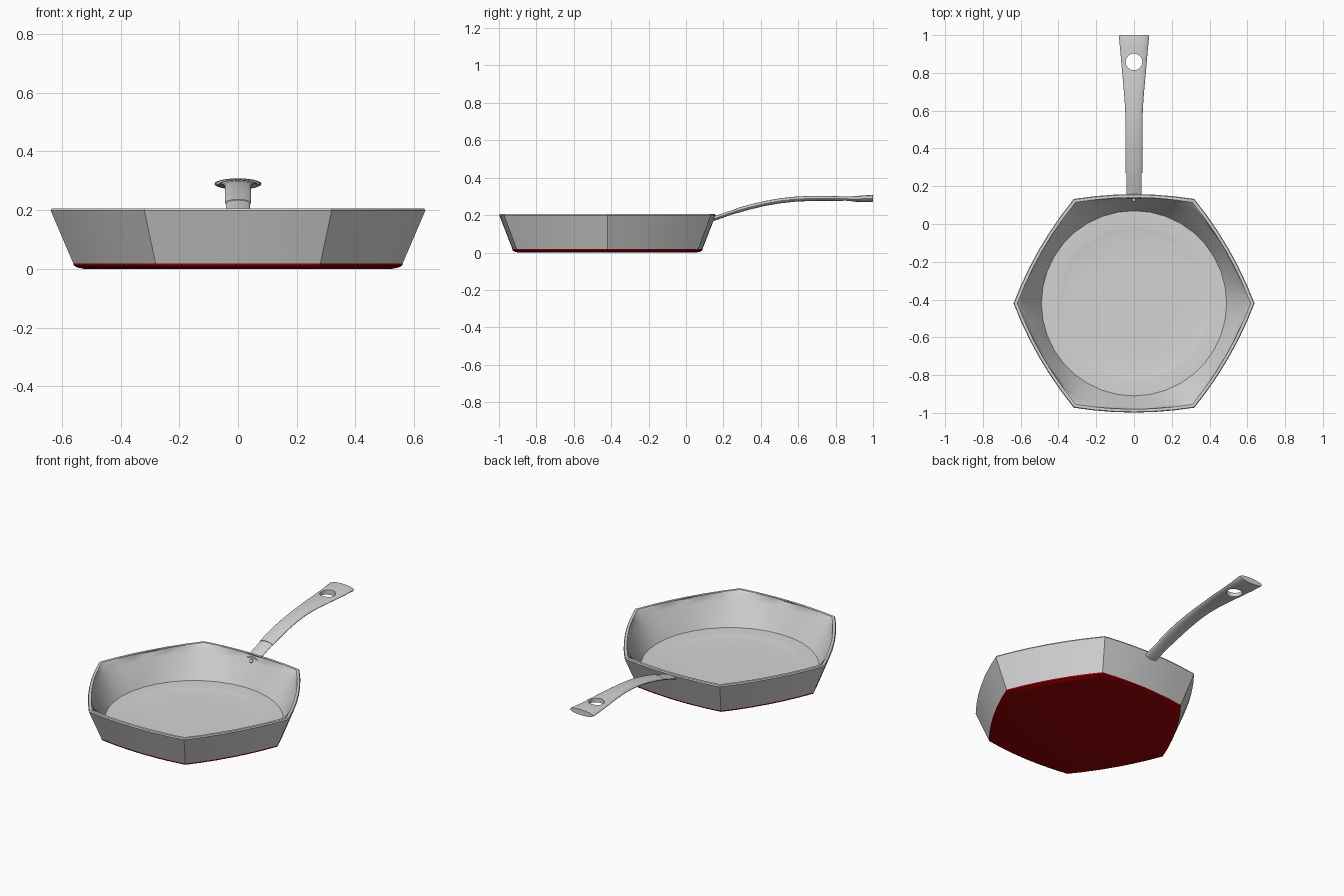
import bpy, bmesh, math
from mathutils import Vector

cube = bpy.data.objects.get("Cube")
if cube:
    bpy.data.objects.remove(cube, do_unlink=True)

CENTRE = Vector((0, -0.42, 0))
STEPS = 6  # segments on each of the six sides


def material(name, colour):
    mat = bpy.data.materials.new(name)
    mat.use_nodes = True
    mat.diffuse_color = (*colour, 1)
    mat.node_tree.nodes["Principled BSDF"].inputs["Base Color"].default_value = (*colour, 1)
    return mat


steel = material("steel grey", (0.66, 0.66, 0.66))
red = material("dark red", (0.31, 0.0, 0.001))


def hexagon(radius, z):
    """Six sharp corners joined by gently bowed sides."""
    points = []
    for side in range(6):
        a, b = [Vector((math.cos(k * math.pi / 3), math.sin(k * math.pi / 3), 0)) * radius
                for k in (side, side + 1)]
        outward = (a + b).normalized()
        for i in range(STEPS):
            s = i / STEPS
            bow = outward * (0.16 * radius * s * (1 - s))
            points.append(CENTRE + a.lerp(b, s) + bow + Vector((0, 0, z)))
    return points


def circle(radius, z):
    count = 6 * STEPS
    return [CENTRE + Vector((radius * math.cos(math.tau * i / count),
                             radius * math.sin(math.tau * i / count), z)) for i in range(count)]


def blend(first, second, t):
    return [a.lerp(b, t) for a, b in zip(first, second)]


def loft(name, rings, mat):
    """Skin a closed solid through rings and cap both ends."""
    bm = bmesh.new()
    loops = [[bm.verts.new(p) for p in ring] for ring in rings]
    for low, high in zip(loops, loops[1:]):
        for i in range(len(low)):
            j = (i + 1) % len(low)
            bm.faces.new((low[i], low[j], high[j], high[i]))
    bm.faces.new(loops[0][::-1])
    bm.faces.new(loops[-1])
    bmesh.ops.recalc_face_normals(bm, faces=bm.faces)
    mesh = bpy.data.meshes.new(name)
    bm.to_mesh(mesh)
    bm.free()
    mesh.materials.append(mat)
    obj = bpy.data.objects.new(name, mesh)
    bpy.context.collection.objects.link(obj)
    return obj


def smooth(obj, degrees=30):
    bpy.ops.object.select_all(action='DESELECT')
    obj.select_set(True)
    bpy.context.view_layer.objects.active = obj
    bpy.ops.object.shade_smooth_by_angle(angle=math.radians(degrees))


# Pan body: hexagonal outside, rolled rim, inner wall easing into a round floor
lip = blend(hexagon(0.614, 0.197), circle(0.585, 0.197), 0.3)
floor_edge = circle(0.49, 0.033)
body_rings = [hexagon(0.56, 0.016), hexagon(0.638, 0.198), hexagon(0.634, 0.205),
              hexagon(0.618, 0.205)]
body_rings += [blend(lip, floor_edge, i / 5) for i in range(6)]
body_rings += [circle(0.41, 0.033), circle(0.39, 0.0305), circle(0.37, 0.028), circle(0.2, 0.028)]
smooth(loft("pan_body", body_rings, steel), 34)

# Coloured base with a rounded lower edge
base_rings = [hexagon(0.525, 0), hexagon(0.545, 0.004), hexagon(0.558, 0.01), hexagon(0.561, 0.018)]
smooth(loft("base_plate", base_rings, red))


def section(y, z, half_width, thickness, count=24):
    return [Vector((half_width * math.cos(math.tau * i / count), y,
                    z + thickness / 2 * math.sin(math.tau * i / count))) for i in range(count)]


# Neck joining handle to pan
neck = [(0.135, 0.176, 0.041, 0.026), (0.2, 0.199, 0.041, 0.024), (0.29, 0.229, 0.041, 0.022)]
smooth(loft("handle_neck", [section(*s) for s in neck], steel), 40)

# Curved handle that flares to a lens-shaped end
stations = [(0.27, 0.223, 0.044, 0.027), (0.34, 0.243, 0.045, 0.027), (0.42, 0.262, 0.045, 0.027),
            (0.5, 0.276, 0.045, 0.027), (0.58, 0.285, 0.046, 0.027), (0.66, 0.289, 0.05, 0.027),
            (0.74, 0.29, 0.057, 0.027), (0.82, 0.288, 0.064, 0.027), (0.92, 0.287, 0.073, 0.032),
            (0.99, 0.289, 0.08, 0.038), (1.0, 0.289, 0.077, 0.034)]
handle = loft("handle", [section(*s) for s in stations], steel)

# Hanging hole cut through the handle
bpy.ops.mesh.primitive_cylinder_add(vertices=32, radius=0.044, depth=0.3, location=(0, 0.858, 0.29))
cutter = bpy.context.object
cutter.name = "hole_cutter"
cutter.hide_render = True
cut = handle.modifiers.new("hanging_hole", 'BOOLEAN')
cut.operation = 'DIFFERENCE'
cut.solver = 'EXACT'
cut.object = cutter
bpy.context.view_layer.objects.active = handle
bpy.ops.object.modifier_apply(modifier=cut.name)
bpy.data.objects.remove(cutter, do_unlink=True)
smooth(handle, 40)

# Rivet on the inner wall
bpy.ops.mesh.primitive_uv_sphere_add(segments=16, ring_count=8, radius=0.01, location=(0, 0.126, 0.17))
rivet = bpy.context.object
rivet.name = "rivet"
rivet.data.materials.append(steel)
smooth(rivet, 60)
